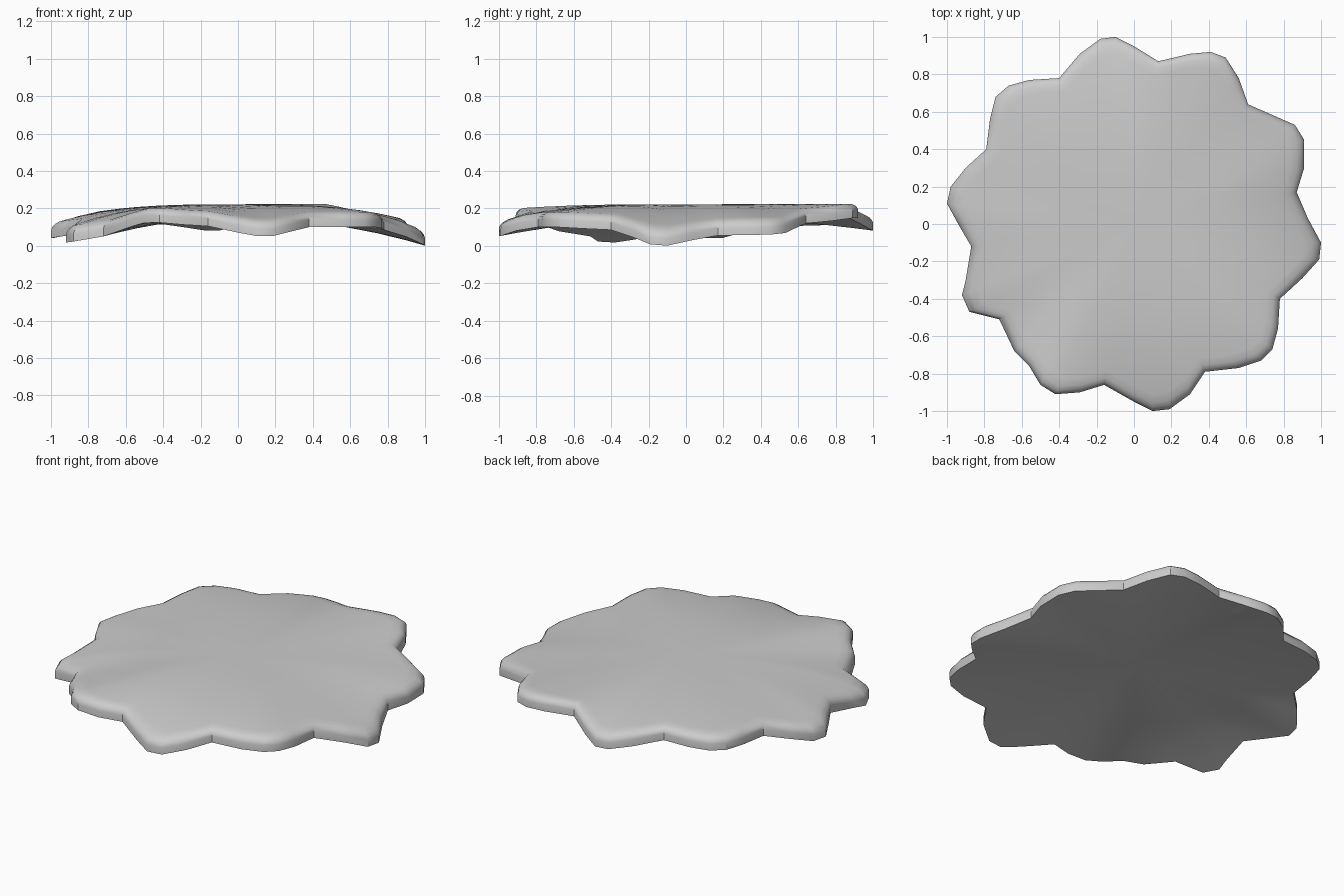
import bpy, bmesh, math

if "Cube" in bpy.data.objects:
    bpy.data.objects.remove(bpy.data.objects["Cube"])

# Scalloped outline seen from above, counter-clockwise
OUTLINE = [
    (1, -.1), (.93, .03), (.87, .17), (.91, .3), (.91, .45), (.86, .53),
    (.61, .64), (.56, .78), (.49, .89), (.41, .92), (.3, .91), (.13, .87),
    (0, .95), (-.1, 1), (-.18, .99), (-.29, .91), (-.4, .78), (-.56, .77),
    (-.67, .74), (-.74, .68), (-.77, .56), (-.79, .4), (-.9, .3), (-.98, .2),
    (-1, .11), (-.94, 0), (-.87, -.12), (-.9, -.3), (-.92, -.38), (-.88, -.47),
    (-.72, -.51), (-.64, -.68), (-.56, -.76), (-.5, -.86), (-.42, -.91),
    (-.29, -.9), (-.16, -.86), (0, -.95), (.1, -1), (.19, -.99), (.3, -.91),
    (.38, -.79), (.56, -.77), (.68, -.73), (.74, -.67), (.77, -.56),
    (.78, -.4), (.9, -.29), (.99, -.19)]

# Height of the lower rim by angle in degrees: lobe tips and notches alternate
RIM = [(-7, 0), (10, .055), (27, .06), (46, .12), (64, .15), (81, .15),
       (97, .08), (117, .115), (134, .11), (153, .10), (171, .04), (188, .06),
       (205, .015), (215, .05), (243, .125), (259, .105), (278, .05),
       (296, .10), (315, .10), (333, .085), (353, 0)]


def rim_height(x, y):
    a = (math.degrees(math.atan2(y, x)) + 7) % 360 - 7
    for (a0, z0), (a1, z1) in zip(RIM, RIM[1:]):
        if a0 <= a <= a1:
            s = .5 - .5 * math.cos(math.pi * (a - a0) / (a1 - a0))
            return z0 + (z1 - z0) * s
    return 0


def top_height(t, rim):
    edge = rim + .075
    return edge + (.222 - edge) * (1 - t ** 3)


def bottom_height(t, rim):
    return rim + (.15 - rim) * (1 - t ** 2)


# Rings from the top centre, over the rounded rim, to the underside centre
rings = [("top", t, 0) for t in (.15, .3, .45, .6, .72, .83, .91, .955)]
rings += [("top", .98, .008), ("top", .994, .02), ("top", 1, .036)]
rings += [("bottom", t, 0) for t in (1, .9, .75, .55, .35, .15)]

bm = bmesh.new()
loops = []
for side, t, drop in rings:
    height = top_height if side == "top" else bottom_height
    loops.append([bm.verts.new((x * t, y * t, height(t, rim_height(x, y)) - drop))
                  for x, y in OUTLINE])

n = len(OUTLINE)
for upper, lower in zip(loops, loops[1:]):
    for i in range(n):
        j = (i + 1) % n
        bm.faces.new((upper[i], lower[i], lower[j], upper[j]))

# Close both centres with fans
for loop, z in ((loops[0], .222), (loops[-1], .15)):
    c = bm.verts.new((0, 0, z))
    for i in range(n):
        bm.faces.new((c, loop[i], loop[(i + 1) % n]))
bmesh.ops.recalc_face_normals(bm, faces=bm.faces[:])

mesh = bpy.data.meshes.new("wavy_scalloped_disc")
bm.to_mesh(mesh)
bm.free()
disc = bpy.data.objects.new("wavy_scalloped_disc", mesh)
bpy.context.collection.objects.link(disc)
bpy.context.view_layer.objects.active = disc
disc.select_set(True)
bpy.ops.object.shade_smooth_by_angle(angle=math.radians(35))
